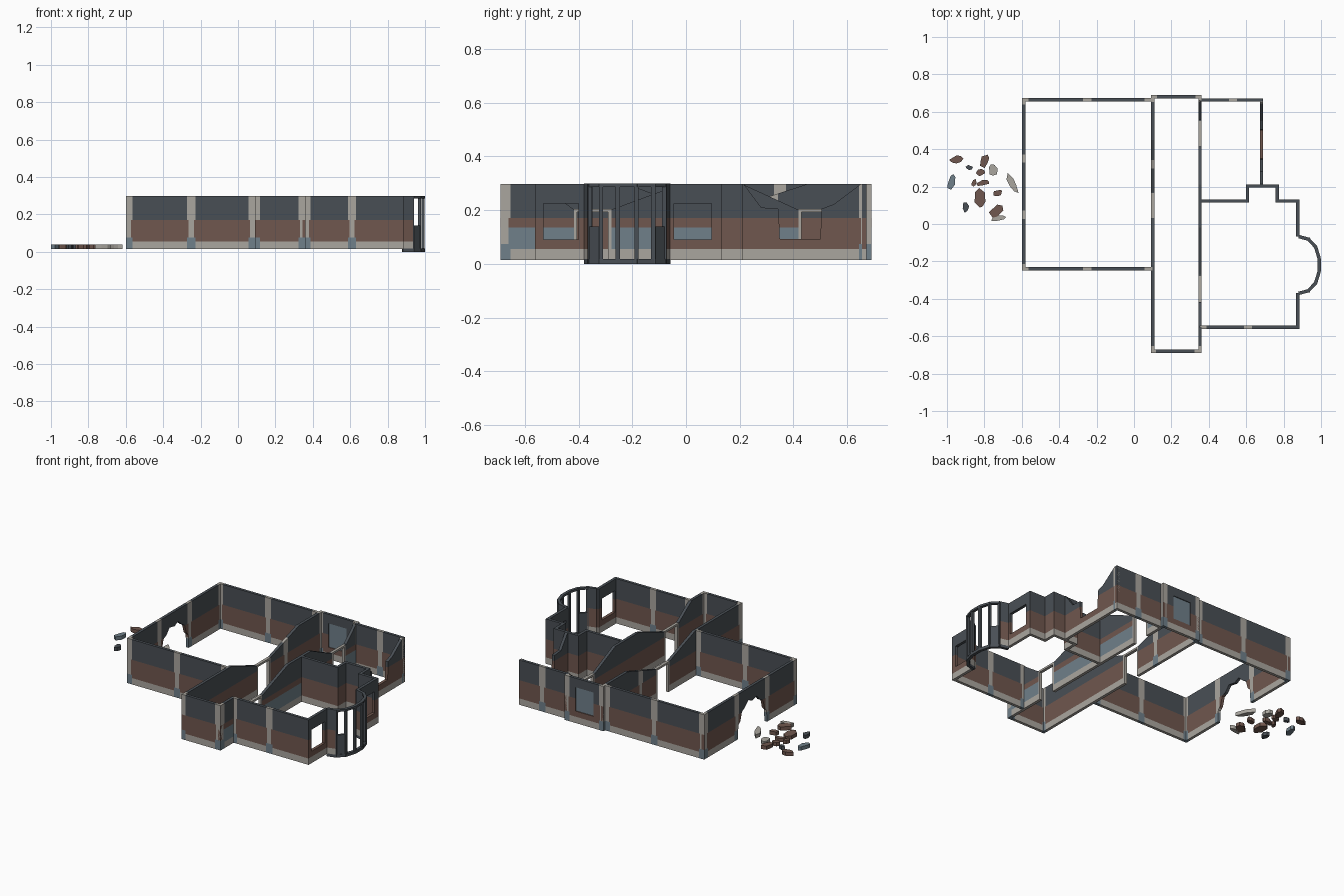
import bpy, bmesh, math, random
from mathutils import Vector

if "Cube" in bpy.data.objects:
    bpy.data.objects.remove(bpy.data.objects["Cube"])

random.seed(4)

def srgb(r, g, b):
    return tuple(((c / 255 + 0.055) / 1.055) ** 2.4 for c in (r, g, b)) + (1,)

COLS = [("dark_grey_paint", srgb(73, 79, 85)), ("brown_plaster", srgb(112, 87, 78)),
        ("light_grey_plaster", srgb(170, 166, 159)), ("blue_grey_paint", srgb(112, 128, 138))]
MATS = []
for n, c in COLS:
    m = bpy.data.materials.new(n)
    m.diffuse_color = c
    m.use_nodes = True
    m.node_tree.nodes["Principled BSDF"].inputs["Base Color"].default_value = m.diffuse_color
    MATS.append(m)
DARK, BROWN, LIGHT, BLUE = range(4)
Z0, Z1, T = 0.015, 0.297, 0.018

def finish(bm, name):
    bmesh.ops.recalc_face_normals(bm, faces=bm.faces)
    me = bpy.data.meshes.new(name)
    bm.to_mesh(me)
    bm.free()
    for m in MATS:
        me.materials.append(m)
    ob = bpy.data.objects.new(name, me)
    bpy.context.collection.objects.link(ob)
    return ob

def interp(pts, u):
    if u <= pts[0][0]:
        return pts[0][1]
    for (a, za), (b, zb) in zip(pts, pts[1:]):
        if u <= b:
            return za + (zb - za) * (u - a) / (b - a)
    return pts[-1][1]

def wall(name, p0, p1, top=None, bottom=None, windows=(), doors=(), seams=(), blue=False):
    """Upright wall; u runs along it in world x or y, holes are (u0, u1, z0, z1)."""
    p0, p1 = Vector(p0), Vector(p1)
    d = (p1 - p0).normalized()
    n = Vector((d.y, -d.x))
    ua = p0.y if abs(d.y) > abs(d.x) else p0.x
    ub = ua + (p1 - p0).length
    top, bottom = top or [(ua, Z1)], bottom or [(ua, Z0)]
    us = {ua, ub} | {p[0] for p in top} | {p[0] for p in bottom}
    zs = {0.055, 0.075, 0.135, 0.17}
    for a, b, c, e in list(windows) + list(doors):
        us |= {a, b}
        zs |= {c, e}
    for a, b, c, e in doors:
        us |= {a - 0.012, b + 0.012}
    for s in seams:
        us |= {s - 0.022, s - 0.014, s + 0.014, s + 0.022}
    us = sorted(u for u in us if ua <= u <= ub)
    bm = bmesh.new()
    lo = [bm.verts.new((u, -T / 2, interp(bottom, u))) for u in us]
    hi = [bm.verts.new((u, -T / 2, interp(top, u))) for u in us]
    for i in range(len(us) - 1):
        bm.faces.new((lo[i], lo[i + 1], hi[i + 1], hi[i]))
    for z in sorted(zs):
        bmesh.ops.bisect_plane(bm, geom=bm.verts[:] + bm.edges[:] + bm.faces[:],
                               plane_co=(0, 0, z), plane_no=(0, 0, 1), dist=1e-5)
    # cut the openings
    gone = []
    for f in bm.faces:
        c = f.calc_center_median()
        if any(a < c.x < b and e < c.z < g for a, b, e, g in list(windows) + list(doors)):
            gone.append(f)
    bmesh.ops.delete(bm, geom=gone, context='FACES')
    ex = bmesh.ops.extrude_face_region(bm, geom=bm.faces[:])
    bmesh.ops.translate(bm, vec=(0, T, 0), verts=[v for v in ex["geom"] if isinstance(v, bmesh.types.BMVert)])
    # paint bands, peeling strips and door surrounds
    for f in bm.faces:
        c = f.calc_center_median()
        m = LIGHT if c.z < 0.055 else BROWN if c.z < 0.17 else DARK
        if blue and c.y > T * 0.45 and 0.055 < c.z < 0.135:
            m = BLUE
        near = min([abs(c.x - s) for s in seams], default=9)
        if near < 0.022 and c.z < 0.075:
            m = BLUE
        elif near < (0.014 if c.z < 0.17 else 0.022):
            m = LIGHT
        if any(a - 0.012 < c.x < b + 0.012 and c.z < g + 0.02 for a, b, e, g in doors):
            m = LIGHT
        f.material_index = m
    for v in bm.verts:
        q = p0 + d * (v.co.x - ua) + n * v.co.y
        v.co = (q.x, q.y, v.co.z)
    return finish(bm, name)

def beam(name, p0, p1, z0, z1, w, mat):
    """Straight block between two plan points."""
    p0, p1 = Vector(p0), Vector(p1)
    d = (p1 - p0).normalized() * w / 2
    n = Vector((d.y, -d.x))
    bm = bmesh.new()
    f = bm.faces.new([bm.verts.new((q.x, q.y, z0)) for q in (p0 - n, p1 - n, p1 + n, p0 + n)])
    ex = bmesh.ops.extrude_face_region(bm, geom=[f])
    bmesh.ops.translate(bm, vec=(0, 0, z1 - z0), verts=[v for v in ex["geom"] if isinstance(v, bmesh.types.BMVert)])
    for f in bm.faces:
        f.material_index = mat
    return finish(bm, name)

h = T / 2
# left room, with a breach in its outer wall
breach = [(.05, Z0), (.055, .09), (.075, .11), (.09, .165), (.12, .18), (.15, .215), (.2, .205),
          (.235, .222), (.27, .19), (.3, .172), (.315, .12), (.335, .1), (.34, Z0)]
wall("left_room_outer_wall", (-.59, -.24 - h), (-.59, .665 + h), bottom=breach, seams=(-.235, .05, .35, .66))
wall("left_room_front_wall", (-.59 - h, -.24), (.1, -.24), seams=(-.585, -.25, .078))
wall("left_room_back_wall", (-.59 - h, .665), (.1, .665), seams=(-.585, -.25, .078))

# corridor, broken down around its doors
wall("corridor_left_wall", (.1, -.681 - h), (.1, .681 + h),
     top=[(-.22, Z1), (.03, .205), (.17, .205), (.45, Z1)],
     doors=[(.045, .155, Z0, .193)], seams=(-.675, .32, .675))
wall("corridor_right_wall", (.353, -.681 - h), (.353, .681 + h),
     top=[(-.55, Z1), (-.42, .205), (-.27, .205), (-.02, Z1), (.21, Z1), (.41, .205), (.56, .205), (.66, Z1)],
     doors=[(-.405, -.29, Z0, .193), (.43, .54, Z0, .193)], seams=(-.675, .675), blue=True)
wall("corridor_front_wall", (.1 - h, -.681), (.353 + h, -.681), seams=(.095, .345))
wall("corridor_back_wall", (.1 - h, .681), (.353 + h, .681), windows=[(.16, .285, .09, .24)], seams=(.1, .35))
beam("corridor_back_window_pane", (.16, .681), (.285, .681), .09, .24, .008, BLUE)

# back right room, with a collapsed outer wall
wall("back_right_room_back_wall", (.353, .663), (.682 + h, .663), seams=(.53,))
wall("back_right_room_broken_wall", (.682, .203), (.682, .663 + h),
     top=[(.215, Z1), (.28, .21), (.345, .205), (.349, .092), (.5, .092), (.504, .205), (.55, .222), (.65, Z1)],
     seams=(.665,))

# stepped niche between the right rooms
wall("niche_inner_wall", (.353, .123), (.607 + h, .123))
wall("niche_left_wall", (.607, .123), (.607, .203 + h))
wall("niche_back_wall", (.607 - h, .203), (.765 + h, .203))
wall("niche_right_wall", (.765, .123 - h), (.765, .203 + h))
wall("niche_outer_wall", (.765, .123), (.875 + h, .123))

# front right room
wall("front_right_room_front_wall", (.353, -.552), (.875 + h, -.552), seams=(.365, .61))
wall("front_right_room_side_wall_front", (.875, -.552 - h), (.875, -.37), windows=[(-.53, -.4, .09, .225)])
wall("front_right_room_side_wall_back", (.875, -.068), (.875, .123 + h), windows=[(-.045, .095, .09, .225)])

# rounded bay: solid ends, low panels, posts and rings
CY = -.219
half = [(.88, .152), (.932, .138), (.971, .097), (.99, .035)]
pts = [(x, CY - y) for x, y in half] + [(x, CY + y) for x, y in reversed(half)]
for i, (a, b) in enumerate(zip(pts, pts[1:])):
    beam("bay_base_ring", a, b, 0, .018, .018, DARK)
    beam("bay_top_ring", a, b, .286, .299, .018, DARK)
    if i in (0, 6):
        wall("bay_end_wall", a, b)
    if i in (1, 5):
        beam("bay_low_panel", a, b, .018, .14, .014, DARK)
for x, y in pts[1:-1]:
    beam("bay_post", (x - .008, y), (x + .008, y), 0, .299, .016, DARK)

# fallen rubble: irregular flat chunks (x, y, length, width, angle, colour)
rubble = [(-.945, .345, .042, .024, .2, BROWN), (-.80, .335, .036, .024, 1.2, BROWN),
          (-.755, .29, .038, .024, 1.9, LIGHT), (-.975, .225, .046, .024, 1.3, BLUE),
          (-.82, .275, .028, .02, .5, BROWN), (-.805, .22, .035, .016, .2, BROWN),
          (-.65, .215, .056, .022, 2.0, LIGHT), (-.73, .165, .032, .02, .4, BROWN),
          (-.825, .135, .05, .034, 1.7, BROWN), (-.90, .09, .03, .02, 1.8, DARK),
          (-.735, .07, .042, .028, .6, BROWN), (-.725, .03, .045, .016, .1, LIGHT),
          (-.88, .30, .02, .016, 0, DARK), (-.855, .22, .022, .014, 1, BROWN)]
for x, y, l, w, ang, m in rubble:
    bm = bmesh.new()
    ring = []
    for k in range(7):
        t = k * math.tau / 7 + random.uniform(-.25, .25)
        r = random.uniform(.75, 1.15)
        u, v = l * r * math.cos(t), w * r * math.sin(t)
        ring.append(bm.verts.new((max(-.999, x + u * math.cos(ang) - v * math.sin(ang)),
                                  y + u * math.sin(ang) + v * math.cos(ang), Z0)))
    f = bm.faces.new(ring)
    ex = bmesh.ops.extrude_face_region(bm, geom=[f])
    bmesh.ops.translate(bm, vec=(0, 0, .023), verts=[v for v in ex["geom"] if isinstance(v, bmesh.types.BMVert)])
    for f in bm.faces:
        f.material_index = m
    finish(bm, "rubble_chunk")
